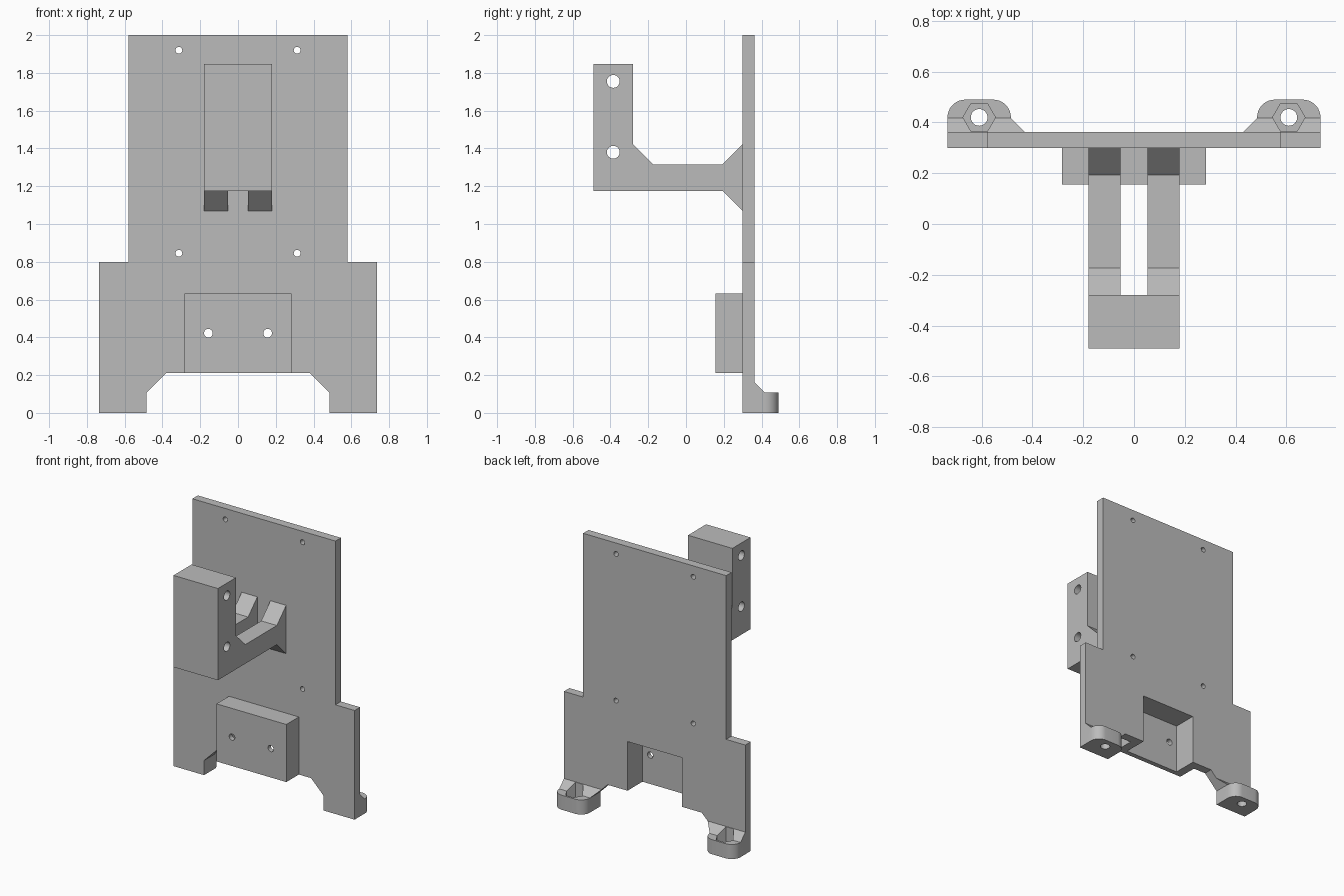
import bpy, bmesh
from math import sin, cos, pi, radians
from mathutils import Vector

cube = bpy.data.objects.get("Cube")
if cube:
    bpy.data.objects.remove(cube, do_unlink=True)

grey = bpy.data.materials.new("plain grey")
grey.use_nodes = True
grey.diffuse_color = (0.5, 0.5, 0.5, 1)
grey.node_tree.nodes["Principled BSDF"].inputs["Base Color"].default_value = (0.5, 0.5, 0.5, 1)


def prism(name, pts, axis, lo, hi):
    """Extrude a 2D outline along an axis; the outline uses the other two axes in order."""
    def place(p, d):
        c = list(p)
        c.insert("xyz".index(axis), d)
        return Vector(c)
    bm = bmesh.new()
    face = bm.faces.new([bm.verts.new(place(p, lo)) for p in pts])
    ext = bmesh.ops.extrude_face_region(bm, geom=[face])
    verts = [g for g in ext["geom"] if isinstance(g, bmesh.types.BMVert)]
    bmesh.ops.translate(bm, verts=verts, vec=place((0, 0), hi - lo))
    bmesh.ops.recalc_face_normals(bm, faces=bm.faces)
    mesh = bpy.data.meshes.new(name)
    bm.to_mesh(mesh)
    bm.free()
    mesh.materials.append(grey)
    obj = bpy.data.objects.new(name, mesh)
    bpy.context.collection.objects.link(obj)
    return obj


def rect(a0, a1, b0, b1):
    return [(a0, b0), (a1, b0), (a1, b1), (a0, b1)]


def ring(a, b, r, n=32, start=0, sweep=2 * pi, closed=True):
    steps = n if closed else n - 1
    return [(a + r * cos(start + sweep * i / steps), b + r * sin(start + sweep * i / steps))
            for i in range(n)]


def symmetric(half):
    return half + [(-x, z) for x, z in reversed(half)]


def carve(obj, tool, mode="DIFFERENCE"):
    """Apply a boolean and throw the tool away."""
    mod = obj.modifiers.new("carve", "BOOLEAN")
    mod.operation, mod.solver, mod.object = mode, "EXACT", tool
    bpy.ops.object.select_all(action="DESELECT")
    bpy.context.view_layer.objects.active = obj
    obj.select_set(True)
    bpy.ops.object.modifier_apply(modifier=mod.name)
    bpy.data.objects.remove(tool, do_unlink=True)


def finish(obj):
    bpy.ops.object.select_all(action="DESELECT")
    bpy.context.view_layer.objects.active = obj
    obj.select_set(True)
    bpy.ops.object.shade_smooth_by_angle(angle=radians(30))


FRONT, BACK = 0.30, 0.363      # plate faces
FOOT_X, FOOT_TOP = 0.485, 0.107
ARCH = 0.21                    # underside of the plate between the feet
POCKET_X, POCKET_TOP = 0.22, 0.57

# Back plate, with shoulders, arched bottom and the pocket opening
plate = prism("back_plate", symmetric([
    (POCKET_X, POCKET_TOP), (POCKET_X, ARCH), (0.382, ARCH), (FOOT_X, FOOT_TOP), (FOOT_X, 0),
    (0.735, 0), (0.735, 0.8), (0.58, 0.8), (0.58, 2)]), "y", FRONT, BACK)
for x in (-0.313, 0.313):
    for z in (0.845, 1.92):
        carve(plate, prism("drill", ring(x, z, 0.018), "y", 0.2, 0.5))
finish(plate)

# Hollow housing on the front, open at the back and bottom
housing = prism("front_housing", rect(-0.283, 0.283, ARCH, 0.632), "y", 0.155, FRONT)
carve(housing, prism("pocket", rect(-POCKET_X, POCKET_X, 0.1, POCKET_TOP), "y", 0.19, 0.4))
for x in (-0.157, 0.157):
    carve(housing, prism("drill", ring(x, 0.422, 0.023), "y", 0.1, 0.25))
finish(housing)

# Forked bracket: upright block on two arms with gussets
bracket = prism("forked_bracket", [
    (-0.49, 1.175), (0.193, 1.175), (FRONT, 1.068), (FRONT, 1.422), (0.193, 1.315),
    (-0.173, 1.315), (-0.28, 1.422), (-0.28, 1.847), (-0.49, 1.847)], "x", -0.18, 0.18)
carve(bracket, prism("slot", rect(-0.28, 0.4, 1, 1.5), "x", -0.053, 0.053))
for z in (1.38, 1.755):
    carve(bracket, prism("drill", ring(-0.385, z, 0.034), "x", -0.3, 0.3))
finish(bracket)

# Rounded feet with a sloped fillet, nut recess and bolt hole
for name, s in (("left_foot", 1), ("right_foot", -1)):
    foot = prism(name, [(BACK, 0), (0.49, 0), (0.49, FOOT_TOP), (0.418, FOOT_TOP),
                        (BACK, 0.162)], "x", *sorted((0.4 * s, 0.735 * s)))
    outline = ([(0.41, BACK - 0.1), (0.735, BACK - 0.1)]
               + ring(0.665, 0.42, 0.07, 10, 0, pi / 2, False)
               + ring(0.555, 0.42, 0.07, 10, pi / 2, pi / 2, False) + [(0.41, 0.42)])
    carve(foot, prism("outline", [(s * x, y) for x, y in outline], "z", -0.1, 0.3), "INTERSECT")
    carve(foot, prism("arch", symmetric([(FOOT_X, -0.1), (FOOT_X, FOOT_TOP), (0.382, ARCH)]),
                      "y", 0.2, 0.6))
    carve(foot, prism("nut", ring(s * 0.61, 0.42, 0.064, 6), "z", 0.045, 0.3))
    carve(foot, prism("drill", ring(s * 0.61, 0.42, 0.033), "z", -0.1, 0.3))
    finish(foot)
